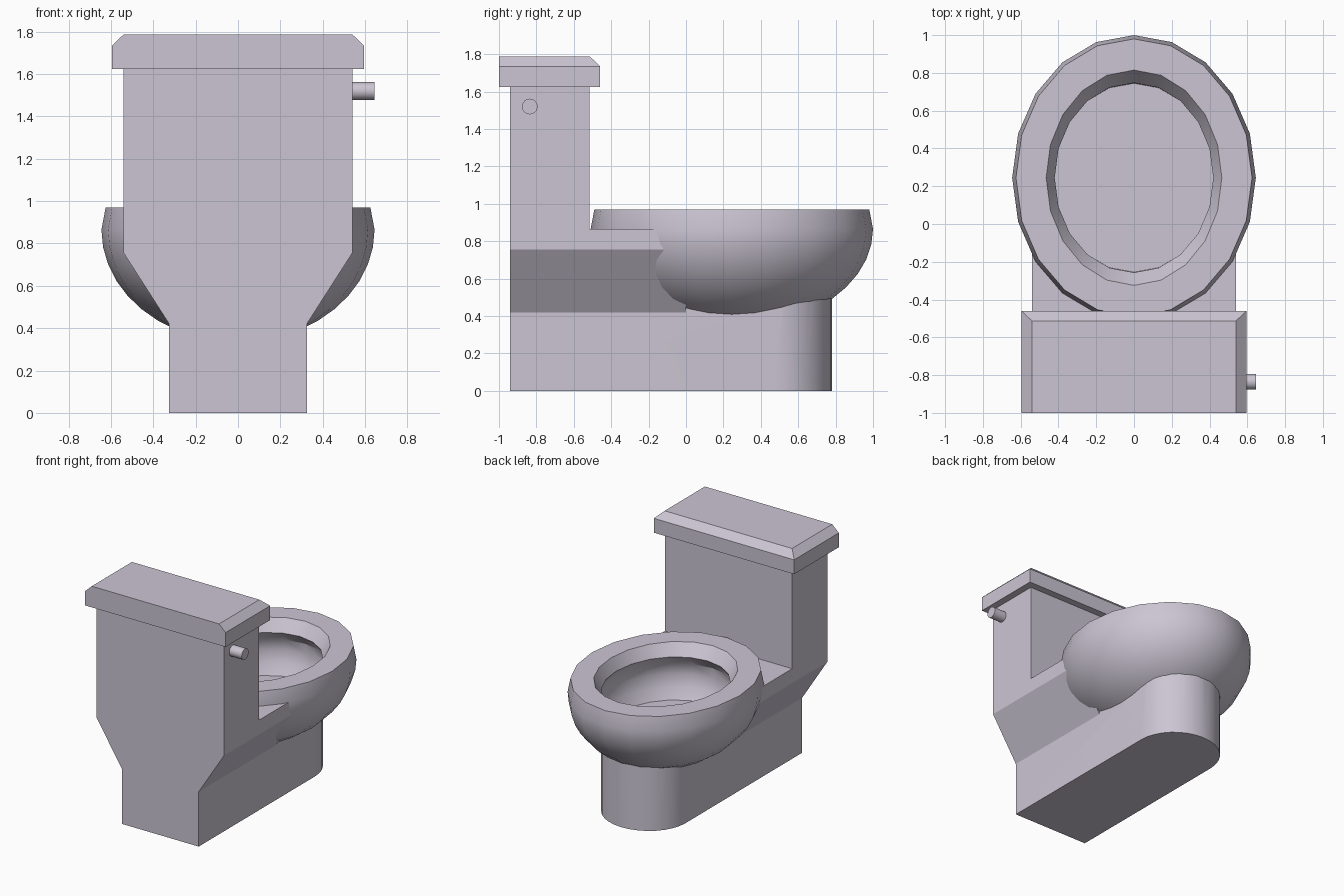
import bpy, bmesh, math

if "Cube" in bpy.data.objects:
    bpy.data.objects.remove(bpy.data.objects["Cube"])

ceramic = bpy.data.materials.new("pale lilac ceramic")
ceramic.diffuse_color = (0.60, 0.56, 0.65, 1)
ceramic.use_nodes = True
ceramic.node_tree.nodes["Principled BSDF"].inputs["Base Color"].default_value = ceramic.diffuse_color
CY = 0.245  # bowl centre along y


def loft(name, rings):
    """Closed solid skinned through rings of equal point count."""
    bm = bmesh.new()
    loops = [[bm.verts.new(p) for p in ring] for ring in rings]
    n = len(loops[0])
    for a, b in zip(loops, loops[1:]):
        for i in range(n):
            j = (i + 1) % n
            bm.faces.new((a[i], a[j], b[j], b[i]))
    bm.faces.new(loops[0][::-1])
    bm.faces.new(loops[-1])
    bmesh.ops.recalc_face_normals(bm, faces=bm.faces[:])
    me = bpy.data.meshes.new(name)
    bm.to_mesh(me)
    bm.free()
    me.materials.append(ceramic)
    ob = bpy.data.objects.new(name, me)
    bpy.context.collection.objects.link(ob)
    return ob


def rect(x, y0, y1, z):
    return [(-x, y0, z), (x, y0, z), (x, y1, z), (-x, y1, z)]


def oval(rx, ry, z, n=20):
    return [(rx * math.sin(2 * math.pi * i / n),
             CY + ry * math.cos(2 * math.pi * i / n), z) for i in range(n)]


def activate(ob):
    bpy.ops.object.select_all(action='DESELECT')
    ob.select_set(True)
    bpy.context.view_layer.objects.active = ob


def combine(ob, other, operation):
    activate(ob)
    mod = ob.modifiers.new("cut", 'BOOLEAN')
    mod.operation, mod.solver, mod.object = operation, 'EXACT', other
    bpy.ops.object.modifier_apply(modifier=mod.name)
    bpy.data.objects.remove(other)


def smooth(ob):
    activate(ob)
    bpy.ops.object.shade_smooth_by_angle(angle=math.radians(30))


# Body: tank and tapering deck, stepped down behind the bowl
body = loft("tank_and_pedestal", [rect(0.325, -0.94, 0, 0.42), rect(0.54, -0.94, 0, 0.755),
                                  rect(0.54, -0.94, 0, 1.63)])
combine(body, loft("step_cutter", [rect(0.8, -0.515, 0.5, 0.865),
                                   rect(0.8, -0.515, 0.5, 1.9)]), 'DIFFERENCE')

# Pedestal with a rounded front end
outline = [(-0.325, -0.94), (0.325, -0.94)]
outline += [(0.325 * math.cos(math.pi * i / 16), 0.47 + 0.31 * math.sin(math.pi * i / 16))
            for i in range(17)]
pedestal = loft("pedestal", [[(x, y, z) for x, y in outline] for z in (0, 0.56)])
combine(body, pedestal, 'UNION')

# Bowl: half ellipsoid outside, rim, then hollow inside with flat floor
outer = []
for i in range(9, -1, -1):
    a = math.radians(min(9 * i, 80))
    outer.append((0.645 * math.cos(a), 0.755 * math.cos(a), 0.865 - 0.53 * math.sin(a)))
hollow = [(0.625, 0.735, 0.97), (0.465, 0.57, 0.97), (0.42, 0.502, 0.88),
          (0.475, 0.565, 0.80), (0.485, 0.575, 0.72), (0.465, 0.55, 0.63), (0.425, 0.50, 0.55)]
cut = [(rx * 0.97, ry * 0.97, z + 0.01) for rx, ry, z in outer]
cut.append((0.62, 0.725, 1.0))
combine(body, loft("bowl_cutter", [oval(*r) for r in cut]), 'DIFFERENCE')
bowl = loft("bowl", [oval(*r) for r in outer + hollow])

# Tank lid, bevelled on the sides and the bowl side only
loft("tank_lid", [rect(0.595, -1, -0.46, 1.625), rect(0.595, -1, -0.46, 1.735),
                  rect(0.54, -1, -0.513, 1.787)])

# Flush handle
handle = loft("flush_handle", [[(x, -0.835 + 0.042 * math.cos(math.pi * i / 8),
                                 1.52 + 0.042 * math.sin(math.pi * i / 8)) for i in range(16)]
                               for x in (0.52, 0.645)])

for ob in (body, bowl, handle):
    smooth(ob)
